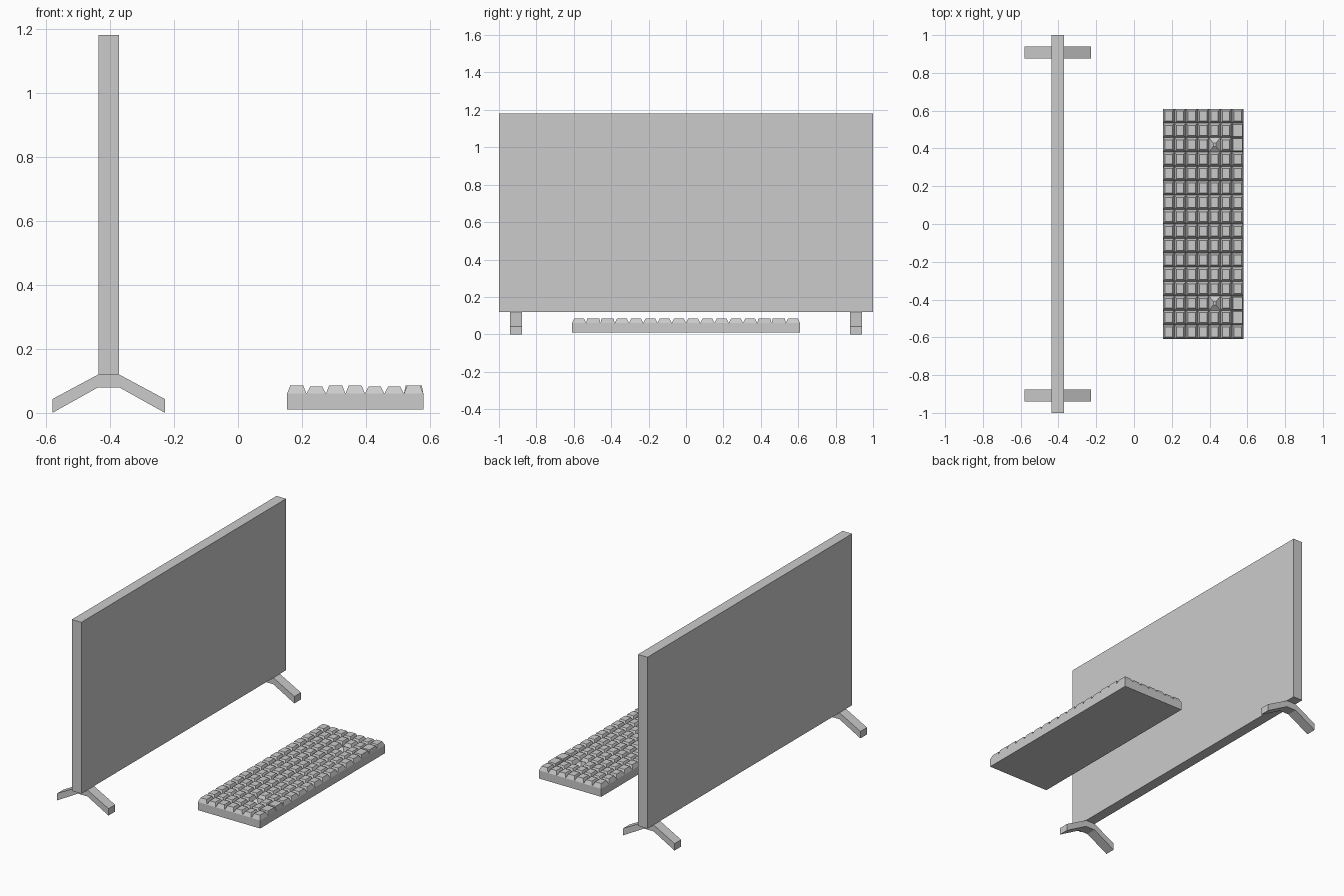
import bpy
import bmesh

cube = bpy.data.objects.get("Cube")
if cube:
    bpy.data.objects.remove(cube, do_unlink=True)

grey = bpy.data.materials.new("plain grey")
grey.use_nodes = True
grey.diffuse_color = (0.6, 0.6, 0.6, 1)
grey.node_tree.nodes["Principled BSDF"].inputs["Base Color"].default_value = (0.6, 0.6, 0.6, 1)


def finish(name, bm):
    bmesh.ops.recalc_face_normals(bm, faces=bm.faces)
    mesh = bpy.data.meshes.new(name)
    bm.to_mesh(mesh)
    bm.free()
    mesh.materials.append(grey)
    obj = bpy.data.objects.new(name, mesh)
    bpy.context.collection.objects.link(obj)
    return obj


def add_frustum(bm, low, high, z0, z1):
    """Tapered block between two (x0, x1, y0, y1) rectangles."""
    rings = []
    for (x0, x1, y0, y1), z in ((low, z0), (high, z1)):
        rings.append([bm.verts.new((x, y, z))
                      for x, y in ((x0, y0), (x1, y0), (x1, y1), (x0, y1))])
    bm.faces.new(rings[0][::-1])
    bm.faces.new(rings[1])
    for i in range(4):
        j = (i + 1) % 4
        bm.faces.new((rings[0][i], rings[0][j], rings[1][j], rings[1][i]))


def box(name, rect, z0, z1):
    bm = bmesh.new()
    add_frustum(bm, rect, rect, z0, z1)
    return finish(name, bm)


# Screen panel
SCREEN_X, HALF = -0.404, 0.0325
box("screen_panel", (SCREEN_X - HALF, SCREEN_X + HALF, -1, 1), 0.12, 1.18)

# Bent feet: half profile mirrored about the screen, extruded along y
half_profile = [(HALF, 0.12), (0.176, 0.043), (0.176, 0.003), (HALF, 0.08)]
half_profile[2] = (0.176, 0.0)
profile = half_profile + [(-x, z) for x, z in reversed(half_profile)]


def foot(name, y0, y1):
    bm = bmesh.new()
    ends = [[bm.verts.new((SCREEN_X + x, y, z)) for x, z in profile] for y in (y0, y1)]
    n = len(profile)
    # each end is made of two arms and a middle block
    for ring in ends:
        for ids in ((0, 1, 2, 3), (0, 3, 4, 7), (4, 5, 6, 7)):
            bm.faces.new([ring[i] for i in ids])
    for i in range(n):
        j = (i + 1) % n
        bm.faces.new((ends[0][i], ends[0][j], ends[1][j], ends[1][i]))
    return finish(name, bm)


foot("left_foot", 0.876, 0.94)
foot("right_foot", -0.94, -0.876)

# Keyboard base
X0, X1, Y = 0.153, 0.579, 0.61
COLS, ROWS = 7, 16
box("keyboard_base", (X0, X1, -Y, Y), 0.01, 0.06)

# Keycaps: tapered blocks, with a few wide edge keys and two pointed ones
bm = bmesh.new()
dx, dy = (X1 - X0) / COLS, 2 * Y / ROWS
for c in range(COLS):
    for r in range(ROWS):
        x, y = X0 + c * dx, -Y + r * dy
        mirrored = min(r, ROWS - 1 - r)
        inset_x, inset_y, top = 0.01, 0.012, 0.085
        if c in (1, 4, 5):
            inset_x, top = 0.012, 0.083
        if c == COLS - 1 and mirrored in (1, 2):
            inset_x, inset_y = 0.005, 0.006
        if c == 4 and mirrored == 2:
            inset_x, inset_y = 0.024, 0.03
        add_frustum(bm, (x, x + dx, y, y + dy),
                    (x + inset_x, x + dx - inset_x, y + inset_y, y + dy - inset_y),
                    0.06, top)
finish("keycaps", bm)
